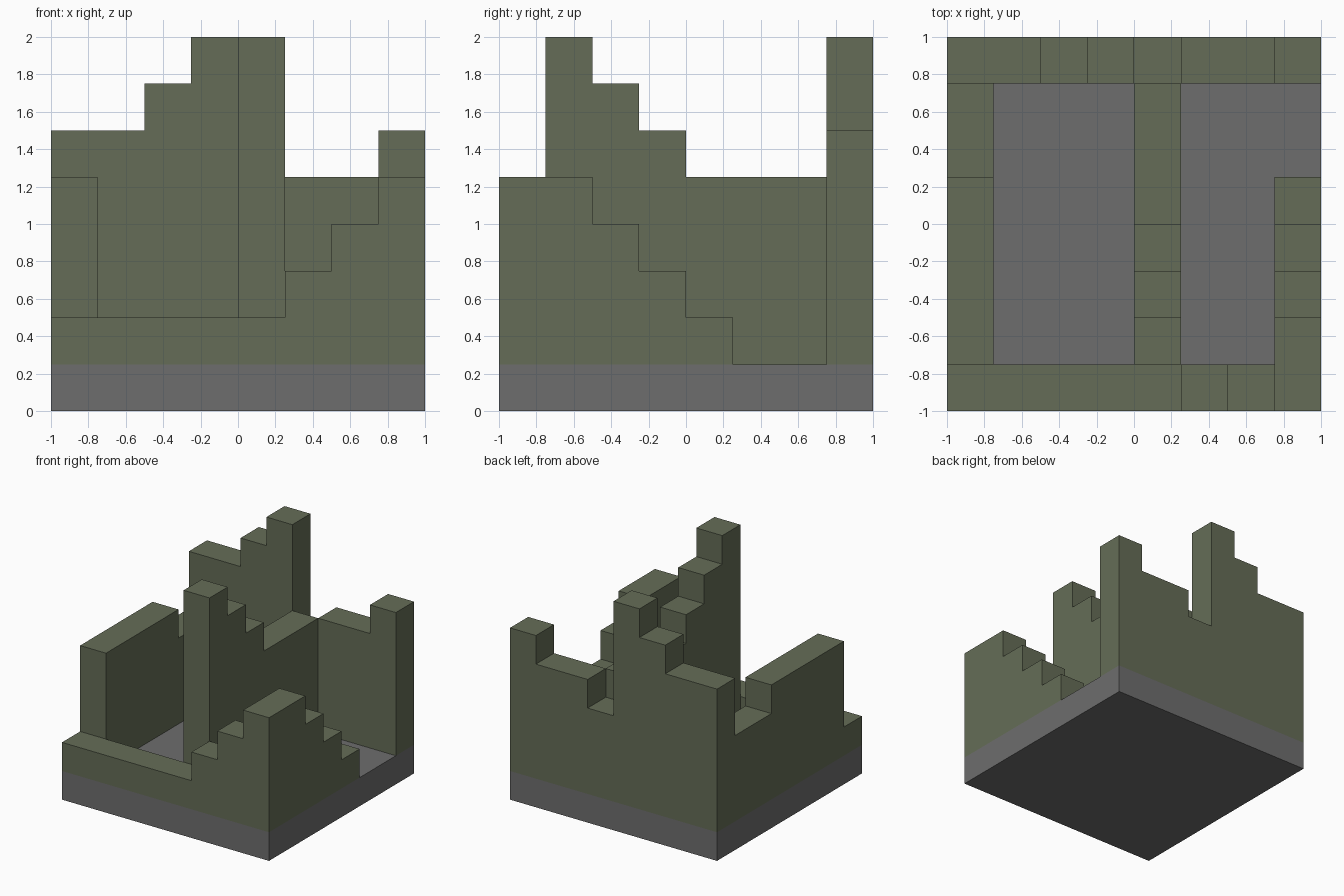
import bpy
import bmesh

cube = bpy.data.objects.get("Cube")
if cube:
    bpy.data.objects.remove(cube, do_unlink=True)

U = 0.25          # edge of one building block
FLOOR = U         # top of the base slab


def make_material(name, colour):
    mat = bpy.data.materials.new(name)
    mat.use_nodes = True
    mat.diffuse_color = colour
    mat.node_tree.nodes["Principled BSDF"].inputs["Base Color"].default_value = colour
    return mat


stone = make_material("grey stone", (0.155, 0.155, 0.155, 1))
moss = make_material("mossy green", (0.13, 0.152, 0.095, 1))


def extrude_profile(name, points, axis, start, depth, mat):
    """Extrude a (run, height) outline sideways; axis is the run direction."""
    def place(run, z, side):
        return (run, side, z) if axis == "x" else (side, run, z)

    bm = bmesh.new()
    face = bm.faces.new([bm.verts.new(place(r, z, start)) for r, z in points])
    ext = bmesh.ops.extrude_face_region(bm, geom=[face])
    moved = [g for g in ext["geom"] if isinstance(g, bmesh.types.BMVert)]
    shift = (0, depth, 0) if axis == "x" else (depth, 0, 0)
    bmesh.ops.translate(bm, verts=moved, vec=shift)
    bmesh.ops.recalc_face_normals(bm, faces=bm.faces)
    mesh = bpy.data.meshes.new(name)
    bm.to_mesh(mesh)
    bm.free()
    mesh.materials.append(mat)
    obj = bpy.data.objects.new(name, mesh)
    bpy.context.collection.objects.link(obj)
    return obj


def stepped_wall(name, axis, side, run, steps):
    """Ruined wall one block thick; steps are (length, top height) in blocks."""
    points = [(run, FLOOR)]
    for length, top in steps:
        points.append((run, top * U))
        run += length * U
        points.append((run, top * U))
    points.append((run, FLOOR))
    return extrude_profile(name, points, axis, side, U, moss)


# Base slab
extrude_profile("base_slab", [(-1, 0), (1, 0), (1, FLOOR), (-1, FLOOR)],
                "x", -1, 2, stone)

# Outer walls, crumbling in steps
stepped_wall("front_wall", "x", -1, -1, [(5, 2), (1, 3), (1, 4), (1, 5)])
stepped_wall("back_wall", "x", 0.75, -1,
             [(2, 6), (1, 7), (1, 8), (1, 4), (2, 5), (1, 6)])
stepped_wall("left_side_wall", "y", 0.75, -0.75, [(1, 5), (1, 4), (1, 3), (1, 2)])
stepped_wall("right_side_wall", "y", -1, -0.75, [(4, 5), (2, 4)])

# Dividing wall between the two rooms
stepped_wall("dividing_wall", "y", 0, -0.75, [(1, 8), (1, 7), (1, 6), (3, 5)])
